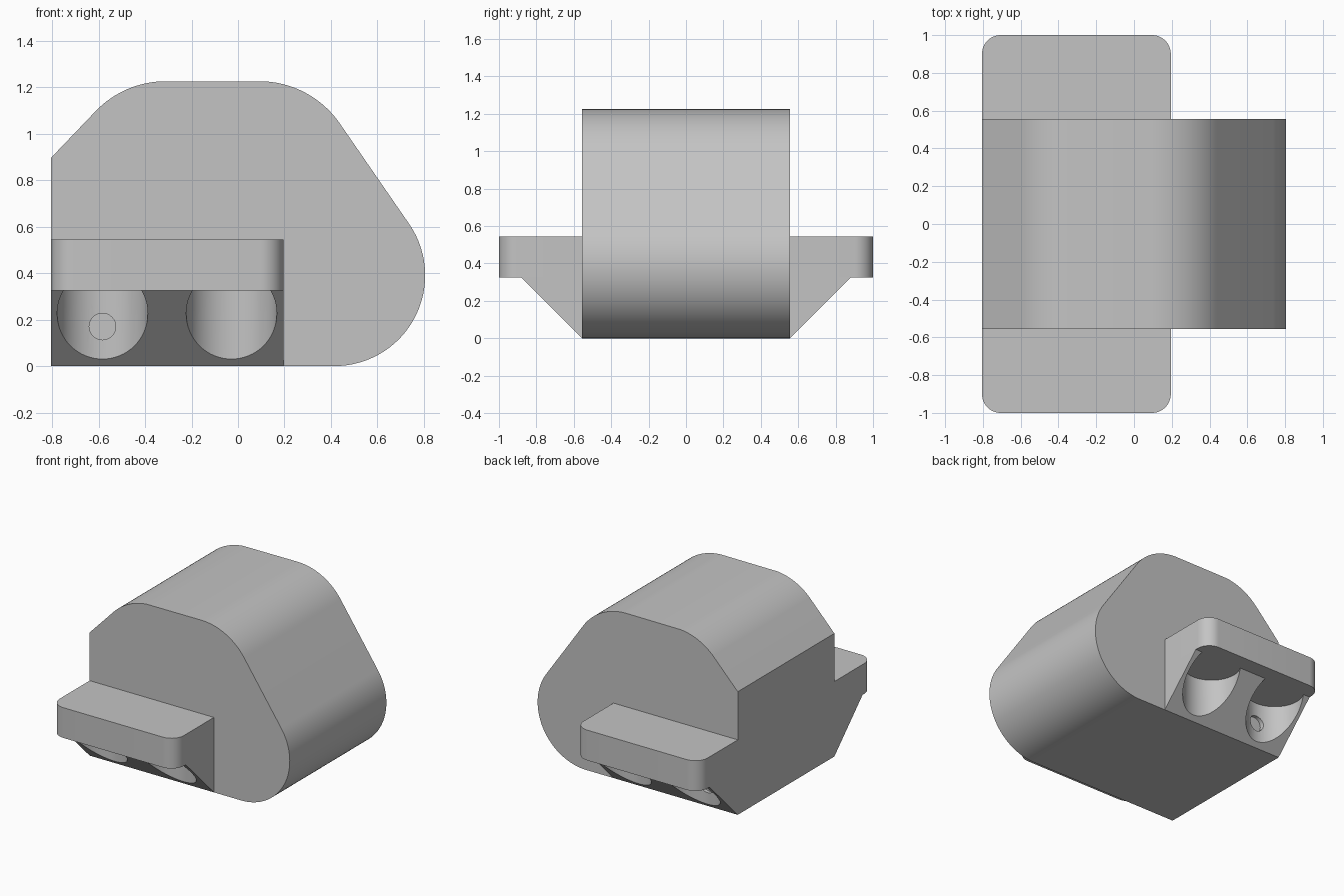
import bpy, bmesh
from math import radians, cos, sin, pi
from mathutils import Vector

default = bpy.data.objects.get("Cube")
if default:
    bpy.data.objects.remove(default)

grey = bpy.data.materials.new("plain_grey")
grey.use_nodes = True
COLOUR = (0.55, 0.55, 0.55, 1)
grey.diffuse_color = COLOUR
grey.node_tree.nodes["Principled BSDF"].inputs["Base Color"].default_value = COLOUR

X0, X1 = -0.805, 0.195        # foot ends
WALL, TIP = 0.555, 1.0        # body side, foot tip
LOW, HIGH = 0.325, 0.545      # foot slab heights


def arc(cx, cy, r, start, end, n=24):
    return [(cx + r * cos(radians(start + (end - start) * i / n)),
             cy + r * sin(radians(start + (end - start) * i / n))) for i in range(n + 1)]


def prism(name, points, direction):
    """Closed solid from an outline pushed along a direction."""
    bm = bmesh.new()
    face = bm.faces.new([bm.verts.new(p) for p in points])
    top = bmesh.ops.extrude_face_region(bm, geom=[face])["geom"]
    bmesh.ops.translate(bm, vec=Vector(direction),
                        verts=[v for v in top if isinstance(v, bmesh.types.BMVert)])
    bmesh.ops.recalc_face_normals(bm, faces=bm.faces)
    mesh = bpy.data.meshes.new(name)
    bm.to_mesh(mesh)
    bm.free()
    mesh.materials.append(grey)
    obj = bpy.data.objects.new(name, mesh)
    bpy.context.collection.objects.link(obj)
    return obj


def select(obj):
    bpy.ops.object.select_all(action='DESELECT')
    obj.select_set(True)
    bpy.context.view_layer.objects.active = obj


def smooth(obj):
    select(obj)
    bpy.ops.object.shade_smooth_by_angle(angle=radians(25))


def cut(obj, cutter):
    mod = obj.modifiers.new("cut", 'BOOLEAN')
    mod.operation, mod.solver, mod.object = 'DIFFERENCE', 'EXACT', cutter
    select(obj)
    bpy.ops.object.modifier_apply(modifier=mod.name)
    bpy.data.objects.remove(cutter)


# Main body: rounded side profile pushed across the depth
profile = [(X0, 0)]
profile += arc(0.415, 0.39, 0.39, -90, 34.6, 40)
profile += arc(0.092, 0.805, 0.42, 34.6, 90)
profile += arc(-0.31, 0.805, 0.42, 95, 135)
profile += [(X0, 0.895)]
smooth(prism("body", [(x, -WALL, z) for x, z in profile], (0, 2 * WALL, 0)))

for side, label in ((-1, "front"), (1, "back")):
    # Foot slab with rounded outer corners
    r = 0.1
    outline = [(X0, WALL), (X1, WALL)]
    outline += arc(X1 - r, TIP - r, r, 0, 90, 12) + arc(X0 + r, TIP - r, r, 90, 180, 12)
    smooth(prism(label + "_foot", [(x, side * y, LOW) for x, y in outline], (0, 0, HIGH - LOW)))

    # Sloped support under the foot
    wedge = [(WALL, 0), (WALL + LOW, LOW), (WALL, LOW)]
    support = prism(label + "_support", [(X0, side * y, z) for y, z in wedge], (X1 - X0, 0, 0))

    # Two upright round pockets, open through the slope
    for x in (-0.583, -0.028):
        ring = arc(x, side * 0.78, 0.195, 0, 360, 64)[:-1]
        cut(support, prism("pocket_cutter", [(a, b, -0.1) for a, b in ring], (0, 0, 0.6)))

    # Small blind hole in the wall of one pocket
    ring = arc(-0.583, 0.17, 0.057, 0, 360, 32)[:-1]
    cut(support, prism("hole_cutter", [(a, side * 0.56, b) for a, b in ring], (0, side * 0.12, 0)))
    smooth(support)
